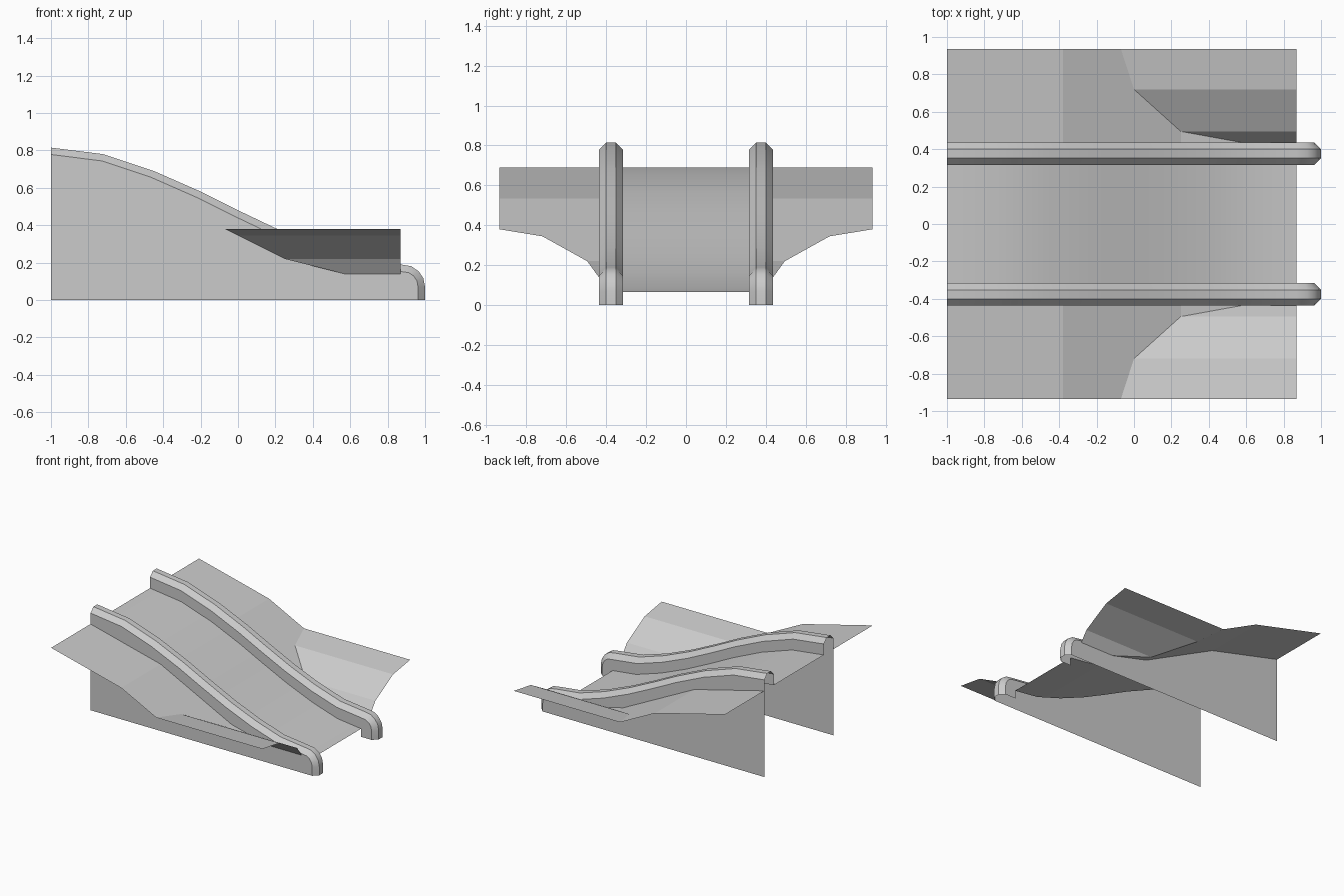
import bpy, bmesh, math
from mathutils import Vector

cube = bpy.data.objects.get("Cube")
if cube:
    bpy.data.objects.remove(cube, do_unlink=True)

grey = bpy.data.materials.new("plain grey")
grey.use_nodes = True
colour = (0.6, 0.6, 0.6, 1)
grey.diffuse_color = colour
grey.node_tree.nodes["Principled BSDF"].inputs["Base Color"].default_value = colour

BACK, LIP = -1.0, 0.87        # ends of the sloping deck
OUT, IN = 0.437, 0.315        # rail sides
BEVEL, DROP = 0.037, 0.125    # rail chamfer, height of rail above deck
EDGE = 0.935                  # outer edge of the banks


def build(name, faces, smooth=None):
    """Make an object from (points, facing direction) pairs."""
    bm = bmesh.new()
    for points, facing in faces:
        f = bm.faces.new([bm.verts.new(p) for p in points])
        f.normal_update()
        if f.normal.dot(Vector(facing)) < 0:
            f.normal_flip()
    bmesh.ops.remove_doubles(bm, verts=bm.verts, dist=0.0005)
    mesh = bpy.data.meshes.new(name)
    bm.to_mesh(mesh)
    bm.free()
    mesh.materials.append(grey)
    obj = bpy.data.objects.new(name, mesh)
    bpy.context.collection.objects.link(obj)
    if smooth:
        bpy.ops.object.select_all(action='DESELECT')
        obj.select_set(True)
        bpy.context.view_layer.objects.active = obj
        bpy.ops.object.shade_smooth_by_angle(angle=math.radians(smooth))
    return obj


# Rail crest: S-shaped slope, then a rounded nose down to the ground
slope = [(BACK, .815), (-.72, .78), (-.45, .69), (-.2, .58), (0, .48),
         (.22, .375), (.44, .285), (.66, .215), (LIP, .19)]
nose = [(.88 + .12 * math.sin(a), .07 + .12 * math.cos(a))
        for a in (math.radians(22.5 * i) for i in range(1, 5))]
crest = slope + nose + [(1, 0)]

# Lower chamfer line, offset inward from the crest
shoulder = []
for i, (x, z) in enumerate(crest):
    x0, z0 = crest[max(i - 1, 0)]
    x1, z1 = crest[min(i + 1, len(crest) - 1)]
    length = math.hypot(x1 - x0, z1 - z0)
    shoulder.append((x + BEVEL * (z1 - z0) / length, z - BEVEL * (x1 - x0) / length))
shoulder[0] = (BACK, crest[0][1] - BEVEL)
shoulder[-1] = (1 - BEVEL, 0)
deck_line = [(x, z - DROP) for x, z in slope]

# Deck between the rails
build("deck", [([(a[0], -IN, a[1]), (b[0], -IN, b[1]), (b[0], IN, b[1]), (a[0], IN, a[1])],
                (0, 0, 1)) for a, b in zip(deck_line, deck_line[1:])], 30)

for side, s in (("left", 1), ("right", -1)):
    # Hollow rail: two chamfers and a flat crest
    lines = [(OUT, shoulder), (OUT - BEVEL, crest), (IN + BEVEL, crest), (IN, shoulder)]
    faces = []
    for (ya, la), (yb, lb) in zip(lines, lines[1:]):
        for i in range(len(crest) - 1):
            quad = [(la[i][0], s * ya, la[i][1]), (la[i + 1][0], s * ya, la[i + 1][1]),
                    (lb[i + 1][0], s * yb, lb[i + 1][1]), (lb[i][0], s * yb, lb[i][1])]
            tilt = (crest[i][1] - crest[i + 1][1], crest[i + 1][0] - crest[i][0])
            faces.append((quad, (tilt[0], 0, tilt[1])))
    build(side + "_rail", faces, 35)

    # Inner face of the rail, and the full-height outer wall
    inner = shoulder + [(LIP, 0)] + deck_line[::-1]
    build(side + "_rail_inner_face", [([(x, s * IN, z) for x, z in inner], (0, -s, 0))])
    outer = shoulder + [(BACK, 0)]
    build(side + "_side_wall", [([(x, s * OUT, z) for x, z in outer], (0, s, 0))])

    # Bank: upper slope, steeper slope, then troughs rising to the outer edge
    fold = [(-.07, EDGE, .38), (0, .72, .345), (.25, .495, .22), (.57, OUT, .14)]
    foot = (.25, OUT, .22)
    bends = [(BACK, .69), (-.38, .535)]
    top = [(x, y, z) for (x, z), ys in zip(bends, ((OUT, EDGE), (EDGE, OUT))) for y in ys]
    bank = [top, [top[3], top[2]] + fold[:3] + [foot], [foot, fold[2], fold[3]]]
    for a, b in zip(fold, fold[1:]):
        bank.append([a, b, (LIP, b[1], b[2]), (LIP, a[1], a[2])])
    build(side + "_bank", [([(x, s * y, z) for x, y, z in f], (0, 0, 1)) for f in bank])
